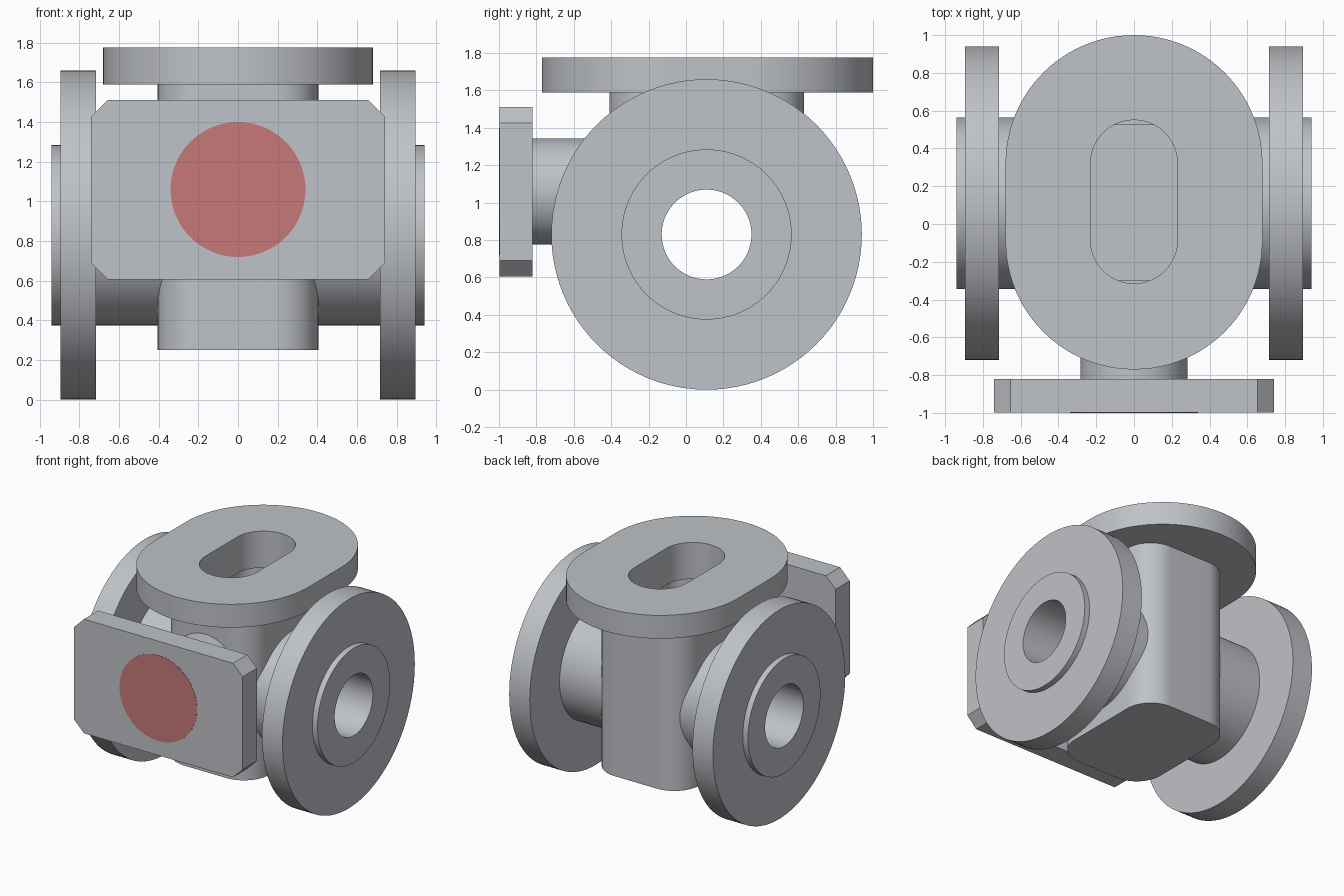
import bpy, bmesh, math
from mathutils import Matrix, Vector

if "Cube" in bpy.data.objects:
    bpy.data.objects.remove(bpy.data.objects["Cube"])


def material(name, rgb):
    m = bpy.data.materials.new(name)
    m.diffuse_color = (*rgb, 1)
    m.use_nodes = True
    m.node_tree.nodes["Principled BSDF"].inputs["Base Color"].default_value = m.diffuse_color
    return m


STEEL = material("steel grey", (0.52, 0.54, 0.57))
RED = material("dull red", (0.57, 0.19, 0.19))
FORWARD = Matrix.Rotation(math.pi / 2, 4, 'X')   # extrude towards -y instead of +z
SIDEWAYS = Matrix(((0, 0, 1, 0), (1, 0, 0, 0), (0, 1, 0, 0), (0, 0, 0, 1)))  # extrude along x


def outline(x0, x1, y0, y1, r, n=24):
    """Rounded rectangle; n=1 gives chamfers, r of half the width gives a slot."""
    pts = []
    for k, (cx, cy) in enumerate([(x1 - r, y1 - r), (x0 + r, y1 - r),
                                  (x0 + r, y0 + r), (x1 - r, y0 + r)]):
        for i in range(n + 1):
            a = math.pi / 2 * (k + i / n)
            pts.append((cx + r * math.cos(a), cy + r * math.sin(a)))
    return pts


def circle(cx, cy, r, n=96):
    return [(cx + r * math.cos(2 * math.pi * i / n),
             cy + r * math.sin(2 * math.pi * i / n)) for i in range(n)]


def make(name, bm, mat):
    bmesh.ops.remove_doubles(bm, verts=bm.verts, dist=1e-5)
    bmesh.ops.recalc_face_normals(bm, faces=bm.faces)
    me = bpy.data.meshes.new(name)
    bm.to_mesh(me)
    bm.free()
    me.materials.append(mat)
    ob = bpy.data.objects.new(name, me)
    bpy.context.collection.objects.link(ob)
    return ob


def loft(name, rings, matrix=Matrix(), mat=STEEL, closed=False):
    """Skin equal-length rings of points; cap the ends, or join last to first."""
    bm = bmesh.new()
    loops = [[bm.verts.new(matrix @ Vector(p)) for p in ring] for ring in rings]
    pairs = list(zip(loops, loops[1:]))
    if closed:
        pairs.append((loops[-1], loops[0]))
    else:
        bm.faces.new(loops[0])
        bm.faces.new(loops[-1])
    for a, b in pairs:
        for i in range(len(a)):
            j = (i + 1) % len(a)
            if (a[i].co - a[j].co).length > 1e-5 or (b[i].co - b[j].co).length > 1e-5:
                bm.faces.new((a[i], a[j], b[j], b[i]))
    return make(name, bm, mat)


def prism(name, pts, h0, h1, matrix=Matrix(), mat=STEEL):
    return loft(name, [[(x, y, h) for x, y in pts] for h in (h0, h1)], matrix, mat)


def activate(ob):
    bpy.ops.object.select_all(action='DESELECT')
    ob.select_set(True)
    bpy.context.view_layer.objects.active = ob


def cut(ob, cutter):
    mod = ob.modifiers.new("cut", 'BOOLEAN')
    mod.operation, mod.solver, mod.object = 'DIFFERENCE', 'EXACT', cutter
    activate(ob)
    bpy.ops.object.modifier_apply(modifier=mod.name)
    bpy.data.objects.remove(cutter)


AXIS_Y, AXIS_Z = 0.11, 0.83      # centre line of the side pipes
PORT_Z = 1.06                    # centre line of the front port
slot = outline(-0.23, 0.23, -0.315, 0.55, 0.23)

# Hollow valve body, opened to the side pipes and the top slot
body = prism("valve_body", outline(-0.405, 0.405, -0.41, 0.63, 0.22), 0.25, 1.59)
cut(body, prism("cavity_cutter", outline(-0.30, 0.30, -0.30, 0.525, 0.115), 0.355, 1.485))
cut(body, prism("bore_cutter", circle(AXIS_Y, AXIS_Z, 0.35), -0.6, 0.6, SIDEWAYS))
cut(body, prism("slot_cutter", slot, 1.48, 1.7))

# Side pipes with round flange and raised face, revolved and mirrored
profile = [(0.302, 0.24), (0.302, 0.455), (0.715, 0.455), (0.715, 0.83),
           (0.895, 0.83), (0.895, 0.455), (0.94, 0.455), (0.94, 0.24)]
pipes = loft("side_pipe_flanges",
             [[(y, z, x) for y, z in circle(AXIS_Y, AXIS_Z, r)] for x, r in profile],
             SIDEWAYS, closed=True)
mod = pipes.modifiers.new("mirror", 'MIRROR')
mod.use_axis = (True, False, False)
activate(pipes)
bpy.ops.object.modifier_apply(modifier=mod.name)

# Top flange with slotted opening
rim = outline(-0.68, 0.68, -0.77, 1.0, 0.68)
top = loft("top_flange",
           [[(x, y, h) for x, y in pts] for pts, h in
            ((slot, 1.59), (rim, 1.59), (rim, 1.775), (slot, 1.775))], closed=True)

# Front port: neck, chamfered plate and painted disc
neck = prism("front_neck", circle(0, PORT_Z, 0.283), 0.35, 0.83, FORWARD)
plate = prism("front_plate", outline(-0.74, 0.74, 0.605, 1.512, 0.085, 1), 0.82, 0.998, FORWARD)
disc = prism("front_disc", circle(0, PORT_Z, 0.34), 0.996, 1.0, FORWARD, RED)

for ob in (body, pipes, top, neck, plate, disc):
    activate(ob)
    bpy.ops.object.shade_smooth_by_angle(angle=math.radians(30))
